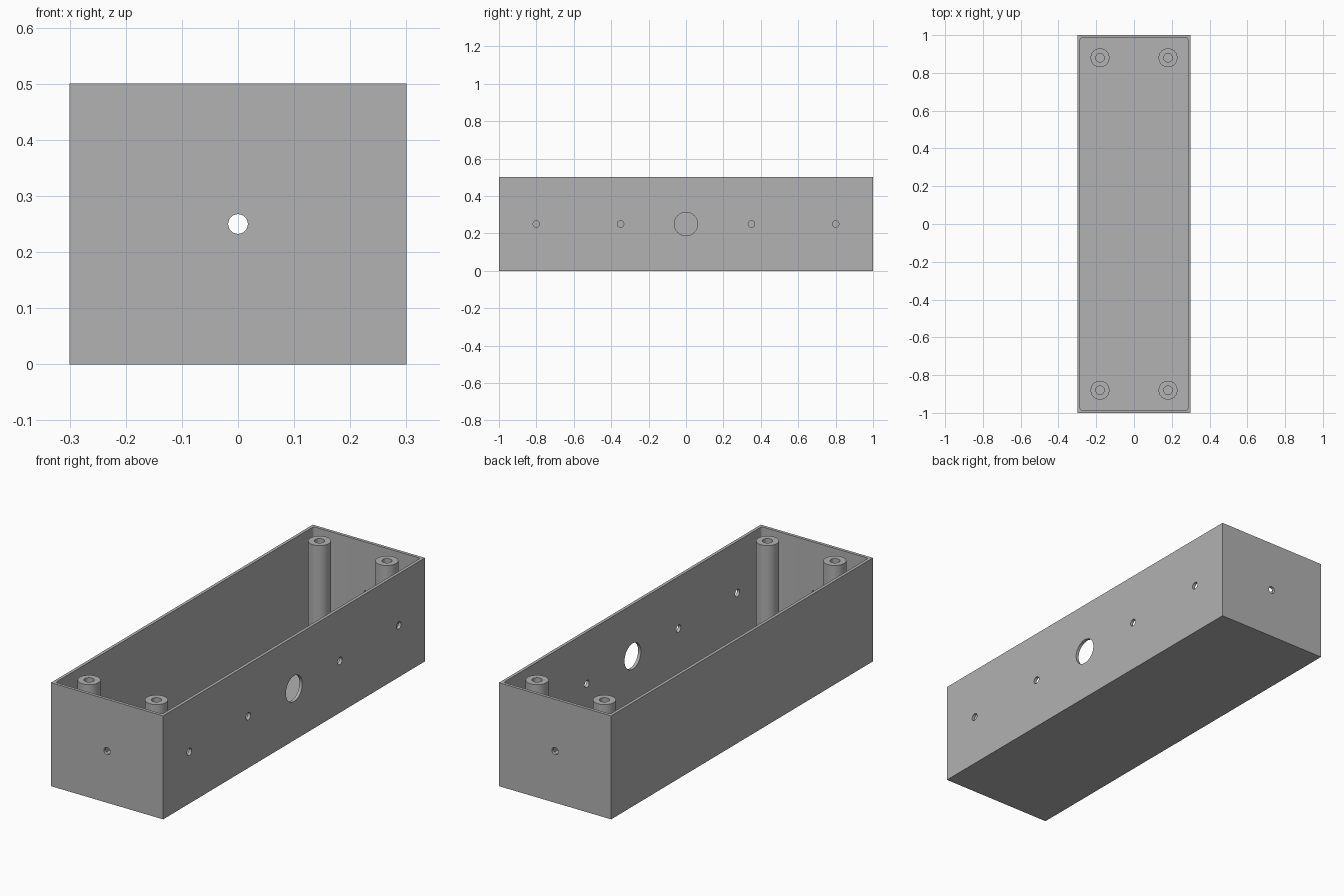
import bpy, bmesh, math
from mathutils import Matrix, Vector

cube = bpy.data.objects.get("Cube")
if cube:
    bpy.data.objects.remove(cube, do_unlink=True)

WIDTH, LENGTH, HEIGHT = 0.6, 2.0, 0.5
WALL = 0.015
MID = HEIGHT / 2

grey = bpy.data.materials.new("mid grey")
grey.use_nodes = True
grey.diffuse_color = (0.445, 0.445, 0.445, 1)
grey.node_tree.nodes["Principled BSDF"].inputs["Base Color"].default_value = grey.diffuse_color


def make_object(name, bm):
    bmesh.ops.recalc_face_normals(bm, faces=bm.faces)
    mesh = bpy.data.meshes.new(name)
    bm.to_mesh(mesh)
    bm.free()
    mesh.materials.append(grey)
    obj = bpy.data.objects.new(name, mesh)
    bpy.context.collection.objects.link(obj)
    return obj


def box(bm, size, center):
    m = Matrix.Translation(center) @ Matrix.Diagonal((*size, 1))
    bmesh.ops.create_cube(bm, size=1, matrix=m)


def cylinder(bm, radius, depth, center, axis):
    m = Matrix.Translation(center) @ Vector(axis).to_track_quat('Z', 'Y').to_matrix().to_4x4()
    bmesh.ops.create_cone(bm, cap_ends=True, segments=48, radius1=radius,
                          radius2=radius, depth=depth, matrix=m)


def cut(obj, cutter):
    cutter.hide_render = True
    mod = obj.modifiers.new("cut", 'BOOLEAN')
    mod.operation, mod.solver, mod.object = 'DIFFERENCE', 'EXACT', cutter
    select(obj)
    bpy.ops.object.modifier_apply(modifier=mod.name)
    bpy.data.objects.remove(cutter, do_unlink=True)


def select(obj):
    bpy.ops.object.select_all(action='DESELECT')
    obj.select_set(True)
    bpy.context.view_layer.objects.active = obj


def smooth(obj):
    select(obj)
    bpy.ops.object.shade_smooth_by_angle(angle=math.radians(30))


# Outer block
bm = bmesh.new()
box(bm, (WIDTH, LENGTH, HEIGHT), (0, 0, MID))
case = make_object("open_case", bm)

# Cavity with rounded upright corners, open at the top
bm = bmesh.new()
box(bm, (WIDTH - 2 * WALL, LENGTH - 2 * WALL, HEIGHT), (0, 0, MID + WALL))
upright = [e for e in bm.edges if abs(e.verts[0].co.z - e.verts[1].co.z) > 0.1]
bmesh.ops.bevel(bm, geom=upright, offset=0.01, segments=6, profile=0.5, affect='EDGES')
cut(case, make_object("cavity_cutter", bm))

# Holes: five in the left long wall, one in each end wall
bm = bmesh.new()
for y, radius in ((-0.8, 0.0175), (-0.35, 0.0175), (0, 0.0625), (0.35, 0.0175), (0.8, 0.0175)):
    cylinder(bm, radius, 0.1, (WIDTH / 2, y, MID), (1, 0, 0))
for side in (-1, 1):
    cylinder(bm, 0.0175, 0.1, (0, side * LENGTH / 2, MID), (0, 1, 0))
cut(case, make_object("hole_cutter", bm))
smooth(case)


# Hollow screw posts, turned from a wall profile
def screw_post(name, x, y):
    outer, inner = 0.05, 0.0225
    bm = bmesh.new()
    profile = ((outer, WALL), (outer, HEIGHT), (inner, HEIGHT), (inner, WALL))
    verts = [bm.verts.new((r, 0, z)) for r, z in profile]
    edges = [bm.edges.new(pair) for pair in zip(verts, verts[1:])]
    bmesh.ops.spin(bm, geom=verts + edges, cent=(0, 0, 0), axis=(0, 0, 1),
                   angle=math.tau, steps=48)
    bmesh.ops.remove_doubles(bm, verts=bm.verts, dist=0.0005)
    bmesh.ops.translate(bm, verts=bm.verts, vec=(x, y, 0))
    post = make_object(name, bm)
    # Outward normals on the open tube
    rim = max(post.data.polygons, key=lambda p: p.center.z)
    if rim.normal.z < 0:
        post.data.flip_normals()
    smooth(post)


for end, sy in (("front", -1), ("back", 1)):
    for side, sx in (("right", -1), ("left", 1)):
        screw_post(f"{end}_{side}_screw_post", sx * 0.18, sy * 0.88)
